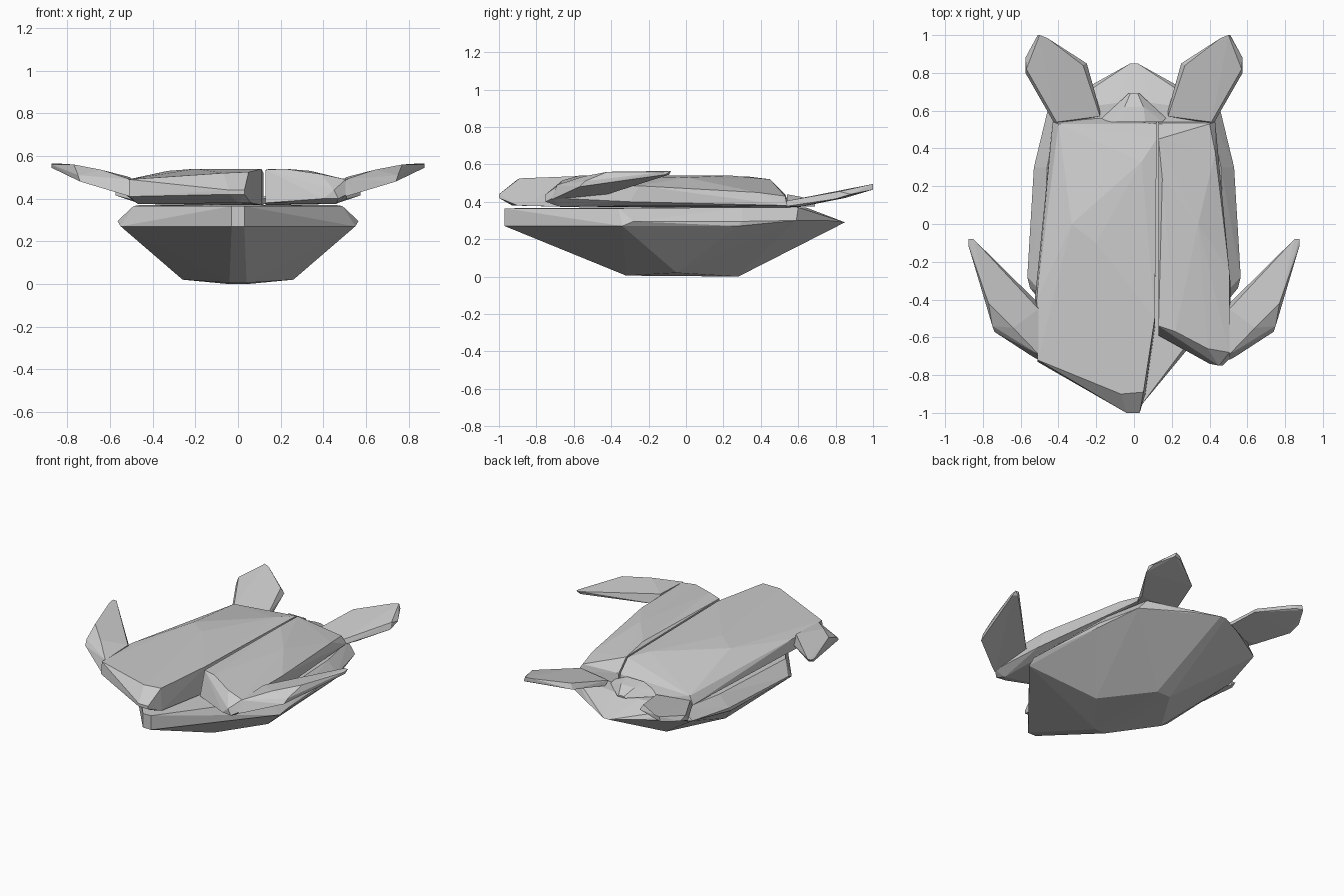
import bpy, bmesh


def solid(name, points, both=False, flip=False):
    """Faceted convex part from its corners; both = symmetric, flip = mirrored copy."""
    pts = [(-x, y, z) for x, y, z in points] if flip else list(points)
    if both:
        pts += [(-x, y, z) for x, y, z in points if x > 0]
    bm = bmesh.new()
    for p in pts:
        bm.verts.new(p)
    bmesh.ops.convex_hull(bm, input=bm.verts[:])
    loose = [v for v in bm.verts if not v.link_faces]
    bmesh.ops.delete(bm, geom=loose, context='VERTS')
    bmesh.ops.dissolve_limit(bm, angle_limit=0.03, verts=bm.verts[:], edges=bm.edges[:])
    bmesh.ops.recalc_face_normals(bm, faces=bm.faces[:])
    me = bpy.data.meshes.new(name)
    bm.to_mesh(me)
    bm.free()
    ob = bpy.data.objects.new(name, me)
    bpy.context.collection.objects.link(ob)
    return ob


# belly: keel-shaped base, symmetric
solid("belly", [
    (0.03, -0.97, 0.27), (0.03, -0.97, 0.365),
    (0.55, -0.34, 0.27), (0.565, -0.28, 0.295), (0.49, -0.36, 0.365),
    (0.53, 0.28, 0.27), (0.53, 0.3, 0.295), (0.46, 0.3, 0.37),
    (0.46, 0.59, 0.30), (0.40, 0.60, 0.37), (0.2, 0.75, 0.30),
    (0.02, 0.85, 0.29), (0.1, 0.64, 0.37),
    (0.26, -0.05, 0.02), (0.04, -0.32, 0.005), (0.05, 0.28, 0.0),
], both=True)

# left shell half, the wider and longer one
solid("shell_left", [
    (-0.04, -1.0, 0.42), (0.03, -1.0, 0.42), (-0.04, -1.0, 0.44), (0.03, -1.0, 0.44),
    (-0.07, -0.90, 0.52), (0.05, -0.89, 0.525), (0.06, -0.9, 0.38), (0.0, -0.93, 0.38),
    (-0.51, -0.73, 0.41), (-0.51, -0.72, 0.49), (-0.47, -0.68, 0.375),
    (-0.53, -0.45, 0.42), (-0.515, -0.4, 0.49),
    (0.11, -0.5, 0.54), (0.11, -0.55, 0.37), (-0.2, -0.1, 0.54),
    (-0.33, 0.0, 0.53), (0.12, 0.45, 0.52), (0.04, 0.33, 0.535),
    (0.12, 0.53, 0.44), (0.12, 0.54, 0.37), (-0.18, 0.56, 0.37),
    (-0.40, 0.53, 0.43), (-0.43, 0.54, 0.38),
])

# right shell half, shorter
solid("shell_right", [
    (0.40, -0.74, 0.40), (0.47, -0.75, 0.40), (0.45, -0.75, 0.44),
    (0.51, -0.71, 0.42), (0.505, -0.68, 0.49), (0.46, -0.68, 0.375),
    (0.13, -0.59, 0.38), (0.13, -0.54, 0.535), (0.22, -0.57, 0.54), (0.39, -0.66, 0.515),
    (0.505, -0.25, 0.485), (0.51, -0.3, 0.40),
    (0.34, 0.0, 0.53), (0.15, 0.24, 0.54), (0.14, -0.1, 0.37),
    (0.13, 0.45, 0.52), (0.13, 0.53, 0.44), (0.13, 0.54, 0.37),
    (0.40, 0.53, 0.43), (0.43, 0.54, 0.38), (0.43, 0.38, 0.45),
])

# head: small wedge at the back
solid("head", [
    (0.17, 0.56, 0.375), (0.15, 0.54, 0.40), (0.06, 0.54, 0.44),
    (0.03, 0.69, 0.375), (0.02, 0.69, 0.385), (0.05, 0.62, 0.425),
], both=True)

# long swept flippers and short paddles, one per side
swept = [
    (0.505, -0.42, 0.44), (0.505, -0.45, 0.50),
    (0.505, -0.72, 0.41), (0.505, -0.69, 0.49), (0.54, -0.70, 0.42),
    (0.74, -0.57, 0.48), (0.75, -0.54, 0.51), (0.64, -0.55, 0.535),
    (0.77, -0.42, 0.56), (0.875, -0.12, 0.56), (0.875, -0.08, 0.565),
    (0.85, -0.08, 0.565), (0.85, -0.09, 0.545), (0.875, -0.11, 0.545),
]
paddle = [
    (0.18, 0.60, 0.37), (0.18, 0.57, 0.395), (0.42, 0.53, 0.375), (0.41, 0.54, 0.405),
    (0.455, 0.62, 0.375), (0.575, 0.80, 0.415), (0.57, 0.82, 0.455),
    (0.575, 0.88, 0.44), (0.25, 0.85, 0.42), (0.27, 0.84, 0.455),
    (0.46, 0.985, 0.465), (0.46, 0.985, 0.49), (0.51, 1.0, 0.465), (0.50, 1.0, 0.495),
]
for side, flip in (("right", False), ("left", True)):
    solid("long_flipper_" + side, swept, flip=flip)
    solid("short_flipper_" + side, paddle, flip=flip)
